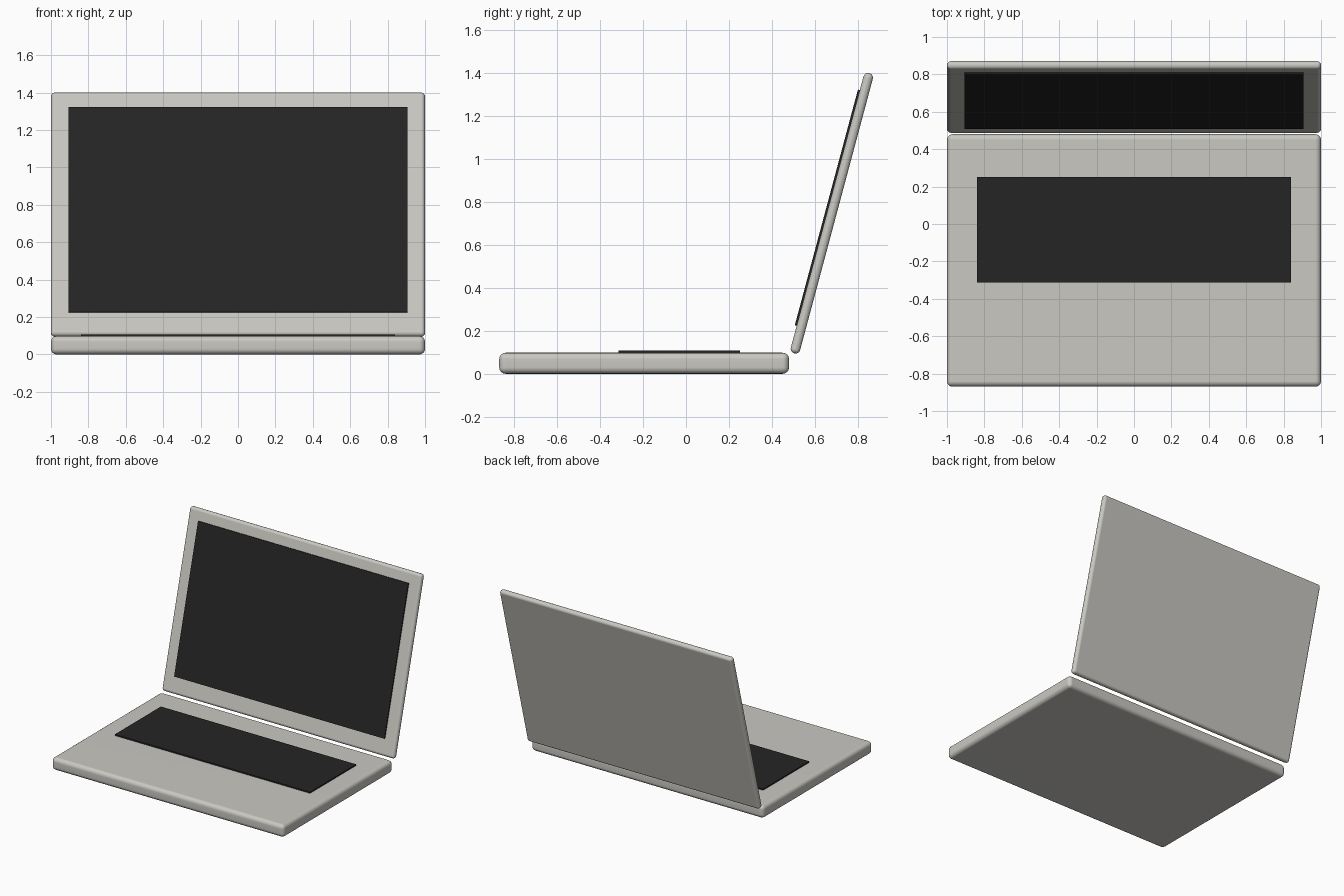
import bpy, bmesh, math
from mathutils import Matrix

if "Cube" in bpy.data.objects:
    bpy.data.objects.remove(bpy.data.objects["Cube"])


def material(name, rgb):
    m = bpy.data.materials.new(name)
    m.diffuse_color = (*rgb, 1)
    m.use_nodes = True
    m.node_tree.nodes["Principled BSDF"].inputs["Base Color"].default_value = m.diffuse_color
    return m


SILVER = material("warm_silver", (0.59, 0.58, 0.54))
BLACK = material("soft_black", (0.018, 0.018, 0.018))


def slab(name, size, matrix, mat, bevel=0.0):
    """Box of the given size, optionally with rounded edges, placed by matrix."""
    bm = bmesh.new()
    bmesh.ops.create_cube(bm, size=1)
    bmesh.ops.scale(bm, vec=size, verts=bm.verts)
    if bevel:
        bmesh.ops.bevel(bm, geom=bm.edges[:], offset=bevel, segments=4,
                        profile=0.5, affect='EDGES')
    me = bpy.data.meshes.new(name)
    bm.to_mesh(me)
    bm.free()
    me.materials.append(mat)
    ob = bpy.data.objects.new(name, me)
    bpy.context.collection.objects.link(ob)
    ob.matrix_world = matrix
    if bevel:
        bpy.ops.object.select_all(action='DESELECT')
        ob.select_set(True)
        bpy.context.view_layer.objects.active = ob
        bpy.ops.object.shade_smooth_by_angle(angle=math.radians(35))
        wn = ob.modifiers.new("weighted_normals", 'WEIGHTED_NORMAL')
        wn.keep_sharp = True
    return ob


# Base and keyboard plate
slab("base", (2, 1.35, 0.098), Matrix.Translation((0, -0.195, 0.049)), SILVER, 0.03)
slab("keyboard", (1.68, 0.566, 0.016), Matrix.Translation((0, -0.031, 0.1)), BLACK)

# Lid leaning back 15 degrees; local z runs up the lid, local -y faces the user
lid = Matrix.Translation((0, 0.679, 0.7475)) @ Matrix.Rotation(math.radians(-15), 4, 'X')
slab("lid", (2, 0.045, 1.35), lid, SILVER, 0.021)
slab("screen", (1.81, 0.016, 1.136),
     lid @ Matrix.Translation((0, -0.0235, 0.02)), BLACK)
